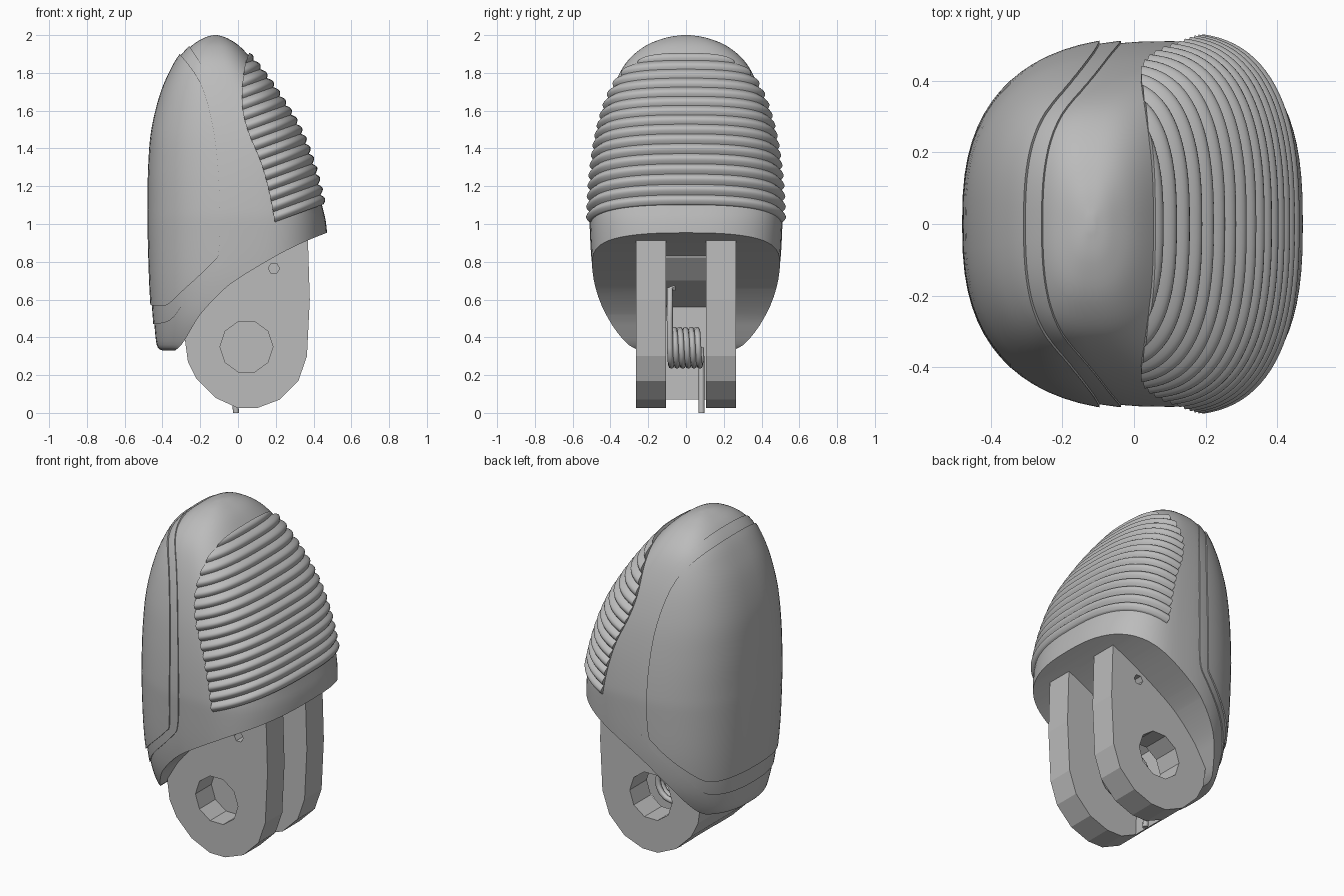
import bpy, bmesh, math
from mathutils import Vector

if "Cube" in bpy.data.objects:
    bpy.data.objects.remove(bpy.data.objects["Cube"])

grey = bpy.data.materials.new("mid grey")
grey.diffuse_color = (0.5, 0.5, 0.5, 1)
grey.use_nodes = True
grey.node_tree.nodes["Principled BSDF"].inputs["Base Color"].default_value = grey.diffuse_color


def spline(pts, n=6):
    """Smooth curve through points of any dimension (Catmull-Rom)."""
    out = []
    for i in range(len(pts) - 1):
        a, b, c, d = (pts[max(0, min(len(pts) - 1, i + k))] for k in (-1, 0, 1, 2))
        for s in range(n):
            t = s / n
            out.append(tuple(0.5 * (2 * q + (r - p) * t + (2 * p - 5 * q + 4 * r - w) * t * t
                                    + (3 * q - p - 3 * r + w) * t ** 3)
                             for p, q, r, w in zip(a, b, c, d)))
    return out + [tuple(pts[-1])]


# body sections: z, left x, right x, widest x, half width
SECTIONS = spline([
    (0.33, -0.40, 0.46, 0.05, 0.34), (0.36, -0.43, 0.46, 0.05, 0.38),
    (0.50, -0.445, 0.47, 0.06, 0.45), (0.70, -0.457, 0.48, 0.08, 0.49),
    (0.97, -0.465, 0.47, 0.10, 0.508), (1.10, -0.465, 0.445, 0.10, 0.508),
    (1.30, -0.462, 0.395, 0.08, 0.49), (1.50, -0.445, 0.32, 0.03, 0.455),
    (1.70, -0.395, 0.20, -0.04, 0.395), (1.85, -0.325, 0.09, -0.10, 0.32),
    (1.94, -0.25, 0.01, -0.12, 0.22), (1.985, -0.18, -0.06, -0.12, 0.11),
    (2.0, -0.13, -0.11, -0.12, 0.02)], 5)


def section(z):
    z = max(SECTIONS[0][0], min(SECTIONS[-1][0], z))
    for a, b in zip(SECTIONS, SECTIONS[1:]):
        if z <= b[0]:
            t = (z - a[0]) / max(1e-6, b[0] - a[0])
            return [p + (q - p) * t for p, q in zip(a, b)]
    return SECTIONS[-1]


def skin_point(sec, ang, d):
    _, xl, xr, c, w = sec
    ca, sa, e = math.cos(ang), math.sin(ang), 2 / 2.6
    rx = (xr - c if ca > 0 else c - xl) + d
    return (c + math.copysign(abs(ca) ** e, ca) * rx, math.copysign(abs(sa) ** e, sa) * (w + d))


def finish(name, bm):
    bmesh.ops.recalc_face_normals(bm, faces=bm.faces)
    me = bpy.data.meshes.new(name)
    bm.to_mesh(me)
    bm.free()
    me.materials.append(grey)
    ob = bpy.data.objects.new(name, me)
    bpy.context.collection.objects.link(ob)
    return ob


def loft(name, rings):
    bm = bmesh.new()
    vr = [[bm.verts.new(p) for p in r] for r in rings]
    n = len(vr[0])
    for a, b in zip(vr, vr[1:]):
        for i in range(n):
            bm.faces.new((a[i], a[(i + 1) % n], b[(i + 1) % n], b[i]))
    bm.faces.new(vr[0][::-1])
    bm.faces.new(vr[-1])
    return finish(name, bm)


def body(name, d, n=72):
    return loft(name, [[(*skin_point(s, 2 * math.pi * i / n, d), s[0] + d * max(0, s[0] - 1.8) * 5)
                        for i in range(n)] for s in SECTIONS])


def prism(name, pts, y0=-1, y1=1):
    return loft(name, [[(x, y, z) for x, z in pts] for y in (y0, y1)])


def circle(x, z, r, n):
    return [(x + r * math.cos(2 * math.pi * i / n), z + r * math.sin(2 * math.pi * i / n)) for i in range(n)]


def select(ob):
    bpy.ops.object.select_all(action='DESELECT')
    ob.select_set(True)
    bpy.context.view_layer.objects.active = ob


def boolean(ob, cutter, op):
    m = ob.modifiers.new("cut", 'BOOLEAN')
    m.operation, m.solver, m.object = op, 'EXACT', cutter
    select(ob)
    bpy.ops.object.modifier_apply(modifier=m.name)
    bpy.data.objects.remove(cutter)


def smooth(ob, deg=35):
    select(ob)
    bpy.ops.object.shade_smooth_by_angle(angle=math.radians(deg))


# main shell with its sweeping underside
shell = body("shell", 0)
under = spline([(-0.36, 0.31), (-0.30, 0.36), (-0.25, 0.44), (-0.2, 0.52), (-0.1, 0.63),
                (0, 0.71), (0.2, 0.83), (0.35, 0.905), (0.5, 0.965)], 3)
boolean(shell, prism("cutter", under + [(0.8, 0.965), (0.8, 0), (-0.36, 0)]), 'DIFFERENCE')
smooth(shell)

# stepped back panel: border strip and raised plate
border = [(-0.27, 1.96), (-0.15, 1.76), (-0.08, 1.5), (-0.04, 1.15), (-0.045, 0.87),
          (-0.1, 0.77), (-0.27, 0.6), (-0.36, 0.49), (-0.46, 0.47)]
plate = [(-0.325, 1.92), (-0.2, 1.75), (-0.13, 1.5), (-0.1, 1.2), (-0.1, 0.87),
         (-0.14, 0.79), (-0.3, 0.64), (-0.38, 0.57), (-0.46, 0.57)]
for name, line, d in (("back_panel_border", border, 0.006), ("back_panel", plate, 0.014)):
    ob = body(name, d)
    pts = spline(line, 4)
    boolean(ob, prism("cutter", pts + [(-0.7, pts[-1][1]), (-0.7, pts[0][1])]), 'INTERSECT')
    boolean(ob, body("core", -0.012), 'DIFFERENCE')
    smooth(ob)

# ribbed grip pad: rings lie in tilted planes, ribs are scallops
TILT, PITCH, START, N = 0.36, 0.06, 0.937, 96
rings = []
for k in range(-12, 135):
    t = START + k * PITCH / 8
    d = 0.004 + 0.02 * abs(math.sin(math.pi * k / 8))
    ring = []
    for i in range(N):
        z = t
        for _ in range(10):
            x, y = skin_point(section(z), 2 * math.pi * i / N, d)
            z = t + TILT * x
        ring.append((x, y, z))
    rings.append(ring)
pad = loft("grip_pad", rings)
edge = spline([(0.07, 1.93), (0.035, 1.83), (0.02, 1.65), (0.05, 1.5), (0.12, 1.33),
               (0.165, 1.17), (0.195, 1.01)], 4)
boolean(pad, prism("cutter", edge + [(0.7, 1.195), (0.7, 1.93)]), 'INTERSECT')
boolean(pad, body("core", -0.015), 'DIFFERENCE')
smooth(pad, 50)

# two hinge lugs with pivot bore and small pin hole
lug = [(0.37, 0.92), (0.38, 0.6), (0.365, 0.3), (0.32, 0.17), (0.22, 0.07), (0.1, 0.025), (0, 0.025),
       (-0.12, 0.08), (-0.22, 0.18), (-0.265, 0.27), (-0.28, 0.38), (-0.28, 0.5), (0.1, 0.84)]
for name, s in (("front_lug", -1), ("rear_lug", 1)):
    ob = prism(name, lug, s * 0.105, s * 0.265)
    inner = 0.115 if s < 0 else 0.05        # front bore keeps a thin floor
    boolean(ob, prism("cutter", circle(0.045, 0.35, 0.14, 10), s * inner, s * 0.4), 'DIFFERENCE')
    boolean(ob, prism("cutter", circle(0.19, 0.765, 0.03, 6), s * 0.15, s * 0.4), 'DIFFERENCE')

# web joining the lugs along the back
prism("lug_web", [(-0.28, 0.5), (-0.28, 0.38), (-0.265, 0.27), (-0.22, 0.18), (-0.13, 0.09), (-0.1, 0.07),
                  (-0.12, 0.56), (0.1, 0.70), (0.2, 0.82), (0.22, 0.87), (0.1, 0.84)], -0.106, 0.106)

# torsion spring with two straight arms
path = [Vector((-0.01, 0.082, 0.012)), Vector((-0.03, 0.082, 0.2))]
turns, per = 5.5, 16
for i in range(int(turns * per) + 1):
    a = math.pi + 2 * math.pi * i / per
    path.append(Vector((0.045 + 0.095 * math.cos(a), 0.08 - 0.165 * i / (turns * per),
                        0.345 + 0.095 * math.sin(a))))
path += [Vector((0.13, -0.086, 0.5)), Vector((0.11, -0.086, 0.66)), Vector((0.10, -0.06, 0.66))]
rings = []
for i, p in enumerate(path):
    tan = (path[min(i + 1, len(path) - 1)] - path[max(i - 1, 0)]).normalized()
    u = tan.cross(Vector((0, 1, 0))).normalized()
    v = tan.cross(u)
    rings.append([p + 0.016 * (u * math.cos(k * math.pi / 4) + v * math.sin(k * math.pi / 4)) for k in range(8)])
# keep the lower tip flush with the ground
rings[0] = [Vector((p.x, p.y, 0)) for p in rings[0]]
smooth(loft("spring", rings), 50)
